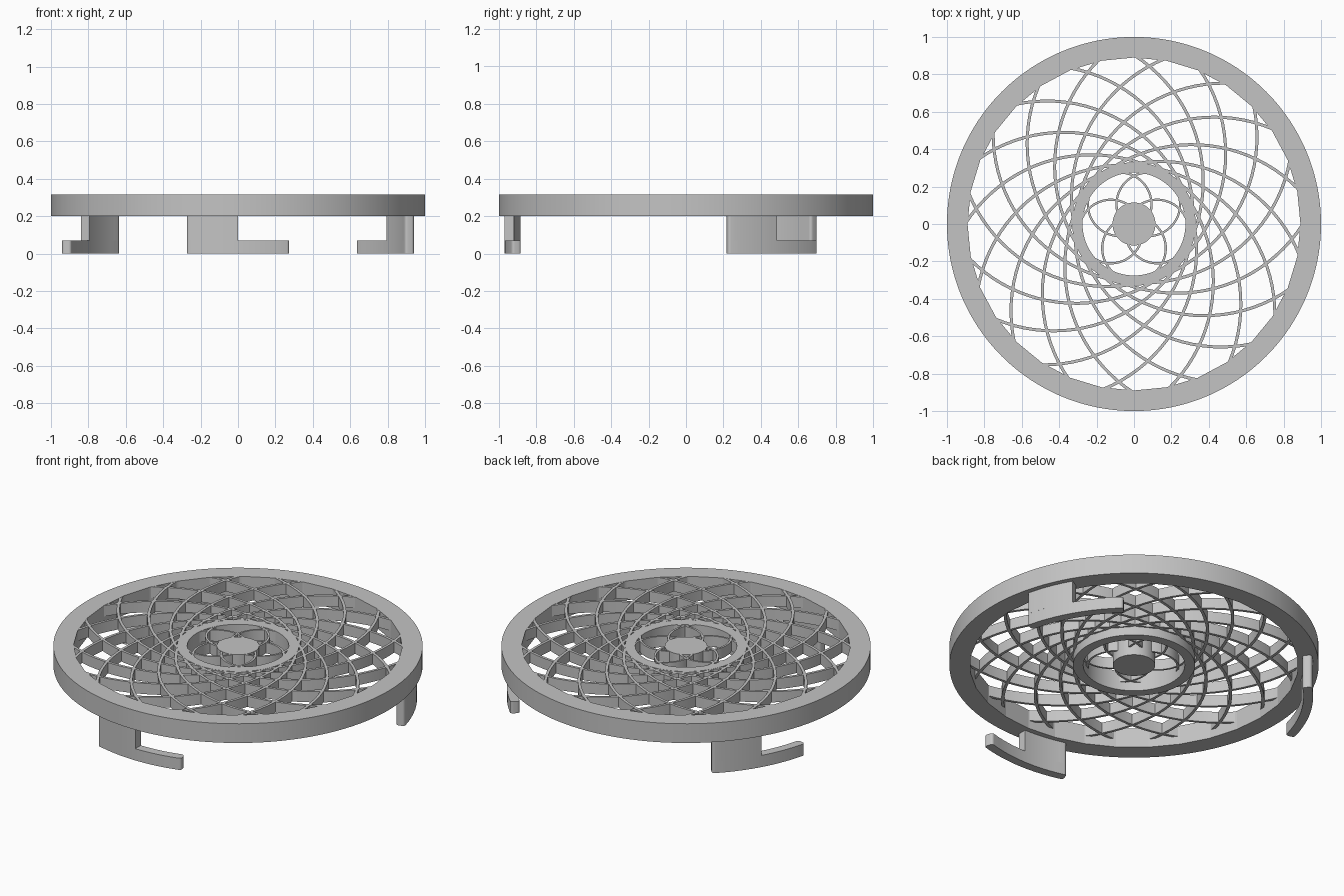
import bpy, bmesh
from math import sin, cos, acos, pi, radians

cube = bpy.data.objects.get("Cube")
if cube:
    bpy.data.objects.remove(cube, do_unlink=True)

GREY = (0.55, 0.55, 0.55, 1.0)
grey = bpy.data.materials.new("plain grey")
grey.use_nodes = True
grey.diffuse_color = GREY
grey.node_tree.nodes["Principled BSDF"].inputs["Base Color"].default_value = GREY

BOTTOM, TOP = 0.2, 0.315
RIB_BOTTOM = 0.25


def polar(r, a):
    return (r * cos(a), r * sin(a))


def add_band(bm, side_a, side_b, z0, z1, closed=False):
    """Solid wall between two matching outlines."""
    rows = [[bm.verts.new((a[0], a[1], z0)), bm.verts.new((b[0], b[1], z0)),
             bm.verts.new((b[0], b[1], z1)), bm.verts.new((a[0], a[1], z1))]
            for a, b in zip(side_a, side_b)]
    n = len(rows)
    for i in range(n if closed else n - 1):
        p, q = rows[i], rows[(i + 1) % n]
        for k in range(4):
            m = (k + 1) % 4
            bm.faces.new((p[k], p[m], q[m], q[k]))
    if not closed:
        bm.faces.new(rows[0])
        bm.faces.new(rows[-1][::-1])


def finish(name, bm, angle=10):
    bmesh.ops.recalc_face_normals(bm, faces=bm.faces[:])
    mesh = bpy.data.meshes.new(name)
    bm.to_mesh(mesh)
    bm.free()
    mesh.materials.append(grey)
    obj = bpy.data.objects.new(name, mesh)
    bpy.context.collection.objects.link(obj)
    bpy.ops.object.select_all(action="DESELECT")
    obj.select_set(True)
    bpy.context.view_layer.objects.active = obj
    bpy.ops.object.shade_smooth_by_angle(angle=radians(angle))


def ring(name, outer, inner, facets=0):
    """Flat ring; its hole is round, or a polygon when facets is given."""
    bm = bmesh.new()
    angles = [2 * pi * i / 192 for i in range(192)]

    def hole(i):
        if not facets:
            return inner
        half = pi / facets
        step = 192 // facets
        return inner * cos(half) / cos(2 * half * (i % step) / step - half)

    add_band(bm, [polar(outer, a) for a in angles],
             [polar(hole(i), a) for i, a in enumerate(angles)],
             BOTTOM, TOP, closed=True)
    finish(name, bm)


def lattice(name, count, turn, offset, radius, reach, width):
    """Arcs that graze the inner part and sweep out to the ring around it."""
    bm = bmesh.new()
    limit = acos((offset**2 + radius**2 - reach**2) / (2 * offset * radius))
    steps = 44
    for k in range(count):
        axis = 2 * pi * k / count + radians(turn)
        sides = []
        for r in (radius + width / 2, radius - width / 2):
            line = []
            for i in range(steps + 1):
                t = limit * (2 * i / steps - 1)
                x, y = r * cos(t) - offset, r * sin(t)
                line.append((x * cos(axis) - y * sin(axis),
                             x * sin(axis) + y * cos(axis)))
            sides.append(line)
        add_band(bm, sides[0], sides[1], RIB_BOTTOM, TOP - 0.001)
    finish(name, bm)


def curved_bar(bm, start, end, z0, z1, round_end):
    """Bar bent along the rim, with a rounded start and optional rounded end."""
    mid, half = 0.944, 0.026
    cap = 0.6 * half / mid

    def rounding(i):
        t = pi / 2 * i / 6
        return cap * (1 - cos(t)), half * (0.4 + 0.6 * sin(t))

    stops = [(start + u, w) for u, w in map(rounding, range(7))]
    a0, a1 = start + cap, end - (cap if round_end else 0)
    stops += [(a0 + (a1 - a0) * i / 10, half) for i in range(1, 11)]
    if round_end:
        stops += [(end - u, w) for u, w in map(rounding, range(5, -1, -1))]
    add_band(bm, [polar(mid + w, a) for a, w in stops],
             [polar(mid - w, a) for a, w in stops], z0, z1)


# Rings and hub
ring("outer_rim", 1.0, 0.89, facets=32)
ring("inner_ring", 0.33, 0.275)
bm = bmesh.new()
bmesh.ops.create_cone(bm, cap_ends=True, segments=64, radius1=0.115,
                      radius2=0.115, depth=TOP - BOTTOM)
bmesh.ops.translate(bm, verts=bm.verts[:], vec=(0, 0, (TOP + BOTTOM) / 2))
finish("hub", bm)

# Crossing ribs, shallower than the rings
lattice("outer_ribs", 16, 17, 0.487, 0.80, 0.90, 0.016)
lattice("inner_ribs", 5, 18, 0.13, 0.17, 0.285, 0.012)

# Bayonet clips under the rim
SPAN = radians(16.6)
for name, degrees in (("front_clip", -90), ("left_clip", 30), ("right_clip", 150)):
    centre = radians(degrees)
    bm = bmesh.new()
    curved_bar(bm, centre - SPAN, centre + SPAN, 0, 0.07, True)
    curved_bar(bm, centre - SPAN, centre, 0.07, BOTTOM + 0.01, False)
    finish(name, bm, 35)
